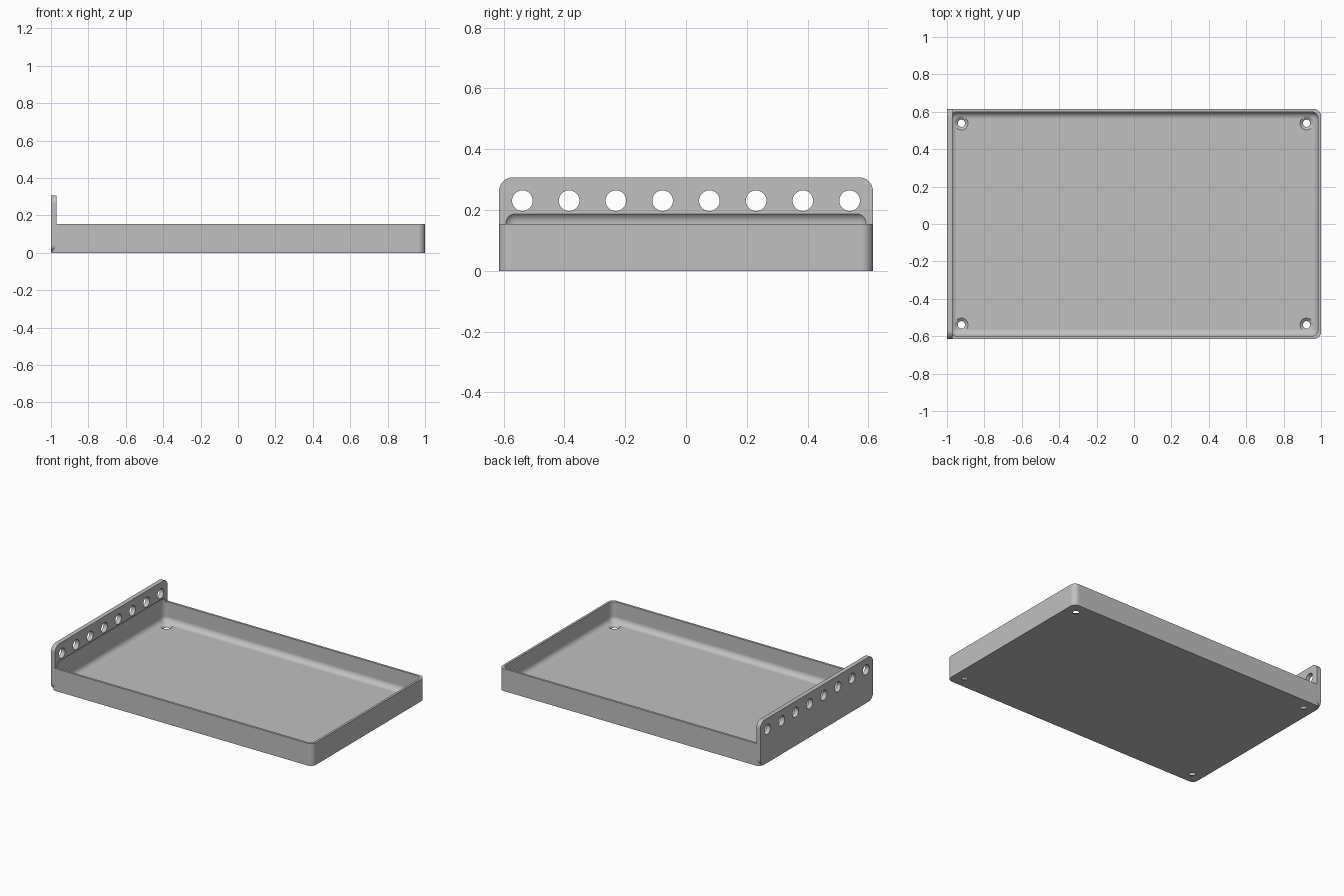
import bpy, bmesh, math
from mathutils import Matrix, Vector

if "Cube" in bpy.data.objects:
    bpy.data.objects.remove(bpy.data.objects["Cube"], do_unlink=True)

MM = 2 / 260                      # the tray is 260 mm long
LENGTH, WIDTH = 260 * MM, 160 * MM
TRAY_H, PLATE_H, PLATE_T = 20 * MM, 40 * MM, 4 * MM
WALL, FILLET = 2 * MM, 5 * MM

grey = bpy.data.materials.new("plain grey")
grey.use_nodes = True
grey.diffuse_color = (0.53, 0.53, 0.53, 1)
grey.node_tree.nodes["Principled BSDF"].inputs["Base Color"].default_value = grey.diffuse_color


def finish(bm, name):
    bmesh.ops.recalc_face_normals(bm, faces=bm.faces)
    mesh = bpy.data.meshes.new(name)
    bm.to_mesh(mesh)
    bm.free()
    mesh.materials.append(grey)
    obj = bpy.data.objects.new(name, mesh)
    bpy.context.collection.objects.link(obj)
    return obj


def rounded_box(name, low, high, radius, axis=None, segments=10):
    """Box with the edges along one axis rounded, or all edges when axis is None."""
    low, high = Vector(low), Vector(high)
    bm = bmesh.new()
    bmesh.ops.create_cube(bm, size=1)
    bmesh.ops.scale(bm, vec=high - low, verts=bm.verts)
    bmesh.ops.translate(bm, vec=(low + high) / 2, verts=bm.verts)
    edges = [e for e in bm.edges if axis is None
             or abs((e.verts[0].co - e.verts[1].co)[axis]) > 1e-4]
    bmesh.ops.bevel(bm, geom=edges, offset=radius, offset_type='OFFSET',
                    segments=segments, profile=0.5, affect='EDGES')
    return finish(bm, name)


def add_cone(bm, place, r1, r2, depth):
    bmesh.ops.create_cone(bm, cap_ends=True, segments=40, radius1=r1,
                          radius2=r2, depth=depth, matrix=place)


def combine(target, tool, operation):
    mod = target.modifiers.new("combine", 'BOOLEAN')
    mod.object, mod.operation, mod.solver = tool, operation, 'EXACT'
    bpy.context.view_layer.update()
    graph = bpy.context.evaluated_depsgraph_get()
    result = bpy.data.meshes.new_from_object(target.evaluated_get(graph))
    target.modifiers.clear()
    target.data = result
    bpy.data.objects.remove(tool, do_unlink=True)


# Tray block and upright end plate
x, y = LENGTH / 2, WIDTH / 2
tray = rounded_box("tray", (-x, -y, 0), (x, y, TRAY_H), FILLET, axis=2)
plate = rounded_box("end_plate", (-x, -y, 0), (-x + PLATE_T, y, PLATE_H), 6 * MM, axis=0)
combine(tray, plate, 'UNION')

# Pocket with filleted edges, which also bites into the end plate
pocket = rounded_box("pocket_cutter", (-x + WALL, -y + WALL, WALL),
                     (x - WALL, y - WALL, 25.4 * MM), FILLET)
combine(tray, pocket, 'DIFFERENCE')

# Row of holes through the end plate
bm = bmesh.new()
for i in range(8):
    place = Matrix.Translation((-x, (i - 3.5) * 20 * MM, 30 * MM)) @ Matrix.Rotation(math.pi / 2, 4, 'Y')
    add_cone(bm, place, 4.4 * MM, 4.4 * MM, 4 * PLATE_T)
combine(tray, finish(bm, "hole_cutter"), 'DIFFERENCE')

# Countersunk screw holes in the floor corners
for r1, r2, bottom, top in ((2.5, 2.5, -2, 3), (2.5, 5, 0.3, 2.3)):
    bm = bmesh.new()
    for sx in (-1, 1):
        for sy in (-1, 1):
            place = Matrix.Translation((sx * 120 * MM, sy * 70 * MM, (bottom + top) / 2 * MM))
            add_cone(bm, place, r1 * MM, r2 * MM, (top - bottom) * MM)
    combine(tray, finish(bm, "screw_cutter"), 'DIFFERENCE')

# Smooth fillets, crisp edges
bpy.ops.object.select_all(action='DESELECT')
tray.select_set(True)
bpy.context.view_layer.objects.active = tray
bpy.ops.object.shade_smooth_by_angle(angle=math.radians(30))
normals = tray.modifiers.new("even shading", 'WEIGHTED_NORMAL')
normals.keep_sharp = True
